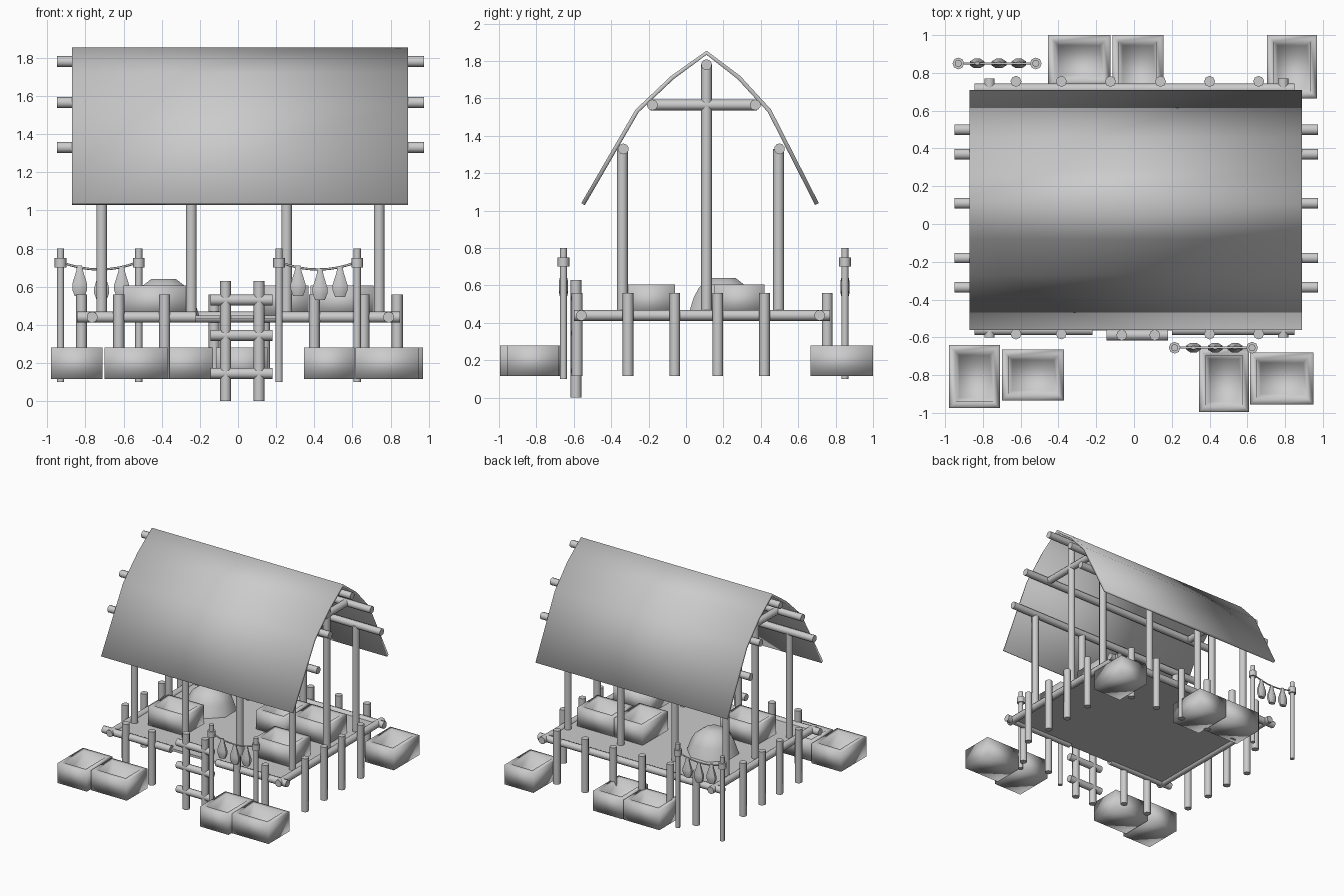
import bpy, bmesh, math
from mathutils import Vector

cube = bpy.data.objects.get("Cube")
if cube:
    bpy.data.objects.remove(cube)

grey = bpy.data.materials.new("plain_grey")
grey.use_nodes = True
COLOUR = (0.6, 0.6, 0.6, 1)
grey.diffuse_color = COLOUR
grey.node_tree.nodes["Principled BSDF"].inputs["Base Color"].default_value = COLOUR


def finish(name, bm, sharp=50):
    """Turn a bmesh into a shaded object."""
    bmesh.ops.recalc_face_normals(bm, faces=bm.faces)
    mesh = bpy.data.meshes.new(name)
    bm.to_mesh(mesh)
    bm.free()
    for p in mesh.polygons:
        p.use_smooth = True
    if sharp:
        mesh.set_sharp_from_angle(angle=math.radians(sharp))
    mesh.materials.append(grey)
    obj = bpy.data.objects.new(name, mesh)
    bpy.context.collection.objects.link(obj)
    return obj


def pole(name, a, b, r=0.029, sides=10):
    """Round timber between two points."""
    a, b = Vector(a), Vector(b)
    bm = bmesh.new()
    bmesh.ops.create_cone(bm, cap_ends=True, segments=sides, radius1=r, radius2=r,
                          depth=(b - a).length)
    turn = (b - a).to_track_quat('Z', 'Y').to_matrix().to_4x4()
    bmesh.ops.transform(bm, matrix=turn, verts=bm.verts)
    bmesh.ops.translate(bm, vec=(a + b) / 2, verts=bm.verts)
    return finish(name, bm, 65)


def skin(name, rings, cap_start=True, sharp=50):
    """Bridge a series of closed rings and cap them."""
    bm = bmesh.new()
    loops = [[bm.verts.new(p) for p in ring] for ring in rings]
    for lo, hi in zip(loops, loops[1:]):
        for i in range(len(lo)):
            j = (i + 1) % len(lo)
            bm.faces.new((lo[i], lo[j], hi[j], hi[i]))
    if cap_start:
        bm.faces.new(loops[0])
    bm.faces.new(loops[-1])
    return finish(name, bm, sharp)


def rect(x0, x1, y0, y1, z, inset=0):
    x0, x1, y0, y1 = x0 + inset, x1 - inset, y0 + inset, y1 - inset
    return [(x0, y0, z), (x1, y0, z), (x1, y1, z), (x0, y1, z)]


def trough(name, x0, x1, y0, y1, z):
    """Open box with a rim and a tapered hollow."""
    box = (x0, x1, y0, y1)
    skin(name, [rect(*box, z), rect(*box, z + 0.165), rect(*box, z + 0.165, 0.035),
                rect(*box, z + 0.06, 0.055)], sharp=0)


def lathe(name, centre, profile, sides, flat=1):
    cx, cy = centre
    angles = [math.tau * (i + 0.5) / sides for i in range(sides)]
    return skin(name, [[(cx + r * math.cos(t), cy + flat * r * math.sin(t), z)
                        for t in angles] for r, z in profile])


# Curved roof sheet
outline = [(-0.56, 1.04), (-0.27, 1.54), (-0.08, 1.72), (0.11, 1.855),
           (0.29, 1.72), (0.455, 1.54), (0.71, 1.04)]
bm = bmesh.new()
edges = [[bm.verts.new((x, y, z)) for y, z in outline] for x in (-0.87, 0.89)]
for i in range(len(outline) - 1):
    bm.faces.new((edges[0][i], edges[1][i], edges[1][i + 1], edges[0][i + 1]))
roof = finish("roof", bm, 0)
solid = roof.modifiers.new("thickness", 'SOLIDIFY')
solid.thickness = 0.022
solid.offset = -1

# Long roof poles and end ties
for y, z in [(0.11, 1.78), (-0.18, 1.565), (0.37, 1.565), (-0.335, 1.33), (0.5, 1.33)]:
    pole("roof_pole", (-0.95, y, z), (0.975, y, z))
for x in (-0.715, 0.74):
    pole("roof_tie", (x, -0.19, 1.565), (x, 0.38, 1.565))
    pole("ridge_column", (x, 0.11, 0.44), (x, 0.11, 1.78))

# Wall columns
for x in (-0.715, -0.245, 0.255, 0.74):
    for y in (-0.34, 0.495):
        pole("column", (x, y, 0.44), (x, y, 1.33))

# Floor and its frame, open at the ladder
FLOOR = (-0.77, 0.79, -0.565, 0.73)
skin("floor", [rect(*FLOOR, 0.43), rect(*FLOOR, 0.45)])
pole("back_beam", (-0.845, 0.715, 0.44), (0.85, 0.715, 0.44))
pole("front_beam_right", (-0.845, -0.56, 0.44), (-0.22, -0.56, 0.44))
pole("front_beam_left", (0.2, -0.56, 0.44), (0.85, -0.56, 0.44))
for x in (-0.765, 0.79):
    pole("side_beam", (x, -0.6, 0.44), (x, 0.77, 0.44))

# Stilts around the frame
spots = [(x, 0.755) for x in (-0.625, -0.385, -0.125, 0.14, 0.4, 0.66)]
spots += [(x, -0.582) for x in (-0.625, -0.385, 0.4, 0.66)]
spots += [(x, y) for x in (-0.82, 0.835) for y in (-0.31, -0.06, 0.17, 0.42)]
for x, y in spots:
    pole("stilt", (x, y, 0.115), (x, y, 0.56), sides=8)

# Ladder
for x in (-0.065, 0.11):
    pole("ladder_rail", (x, -0.588, 0), (x, -0.588, 0.63), sides=8)
for z in (0.145, 0.345, 0.53):
    pole("ladder_rung", (-0.145, -0.588, z), (0.18, -0.588, z))

# Troughs on the ground and on the floor
for box in [(-0.98, -0.71, -0.975, -0.64), (-0.7, -0.37, -0.935, -0.665),
            (0.345, 0.61, -0.995, -0.66), (0.615, 0.95, -0.955, -0.68),
            (-0.455, -0.125, 0.73, 1), (-0.115, 0.155, 0.665, 1),
            (0.705, 0.97, 0.665, 1)]:
    trough("ground_trough", *box, 0.115)
for box in [(-0.6, -0.27, -0.325, -0.06), (0.38, 0.71, -0.325, -0.06),
            (0.38, 0.71, 0.15, 0.42), (0.105, 0.37, 0.085, 0.42)]:
    trough("floor_trough", *box, 0.44)

# Heap on the floor
lathe("heap", (-0.39, 0.2), [(0.205, 0.44), (0.17, 0.54), (0.14, 0.59), (0.07, 0.64)], 8)

# Drying lines: two posts, a sagging cord and hanging bundles
for x0, y in [(-0.93, 0.85), (0.215, -0.655)]:
    x1 = x0 + 0.41
    for x in (x0, x1):
        pole("line_post", (x, y, 0.1), (x, y, 0.8), 0.019, 8)
        pole("post_binding", (x, y, 0.7), (x, y, 0.75), 0.031, 8)
    cord = [(x0 + 0.41 * i / 8, y, 0.69 + 0.04 * (i / 4 - 1) ** 2) for i in range(9)]
    for a, b in zip(cord, cord[1:]):
        pole("cord", a, b, 0.006, 6)
    for dx, top in [(0.1, 0.71), (0.215, 0.69), (0.32, 0.705)]:
        lathe("hanging_bundle", (x0 + dx, y),
              [(0.014, top), (0.02, top - 0.03), (0.042, top - 0.095),
               (0.042, top - 0.125), (0.028, top - 0.16)], 8, 0.65)
